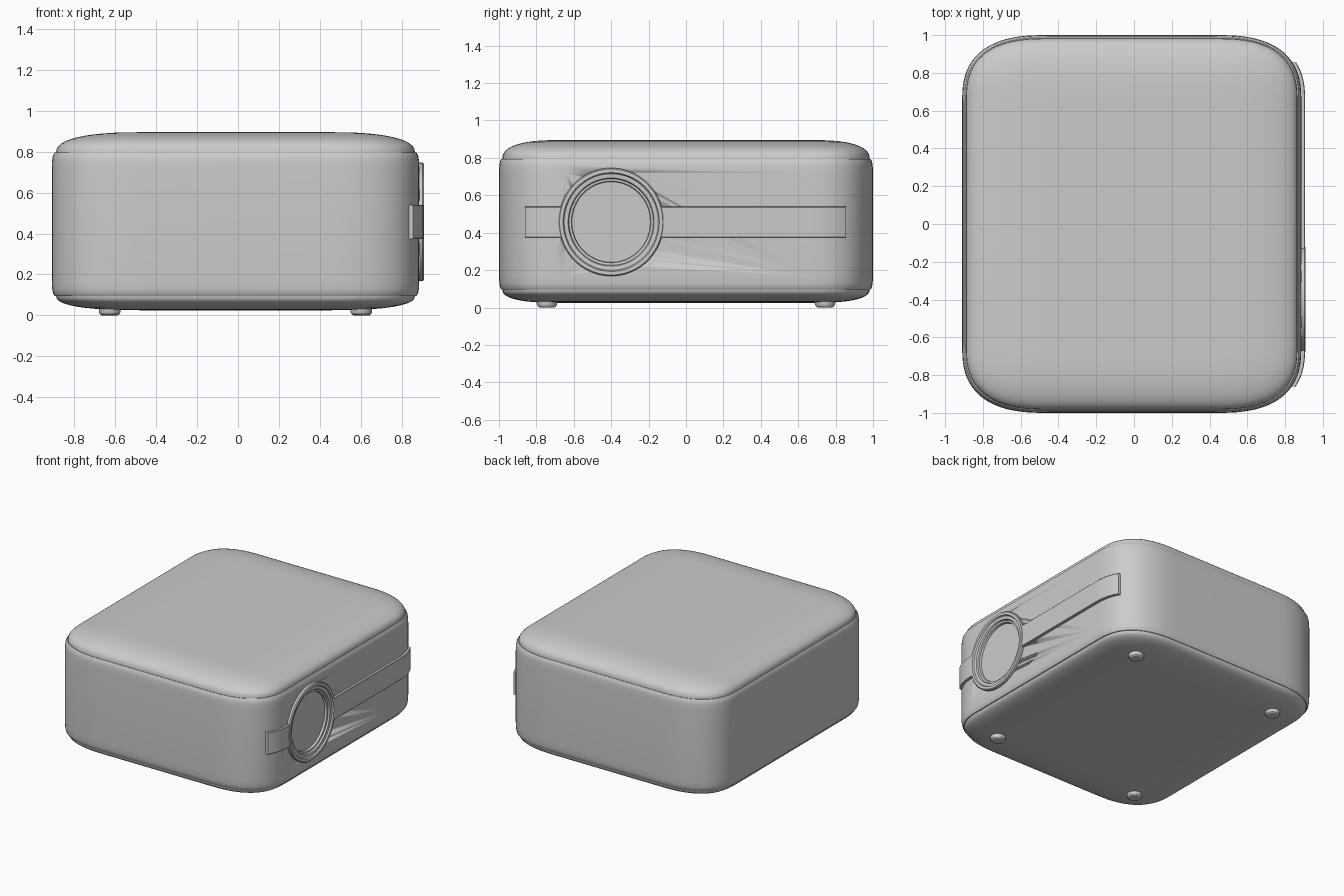
import bpy, bmesh, math

if "Cube" in bpy.data.objects:
    bpy.data.objects.remove(bpy.data.objects["Cube"])

CX, HX, HY = -0.012, 0.898, 1.0      # body centre and half sizes
RX, RY, N = 0.45, 0.35, 2.6          # soft corner extents and exponent
LY, LZ = -0.4, 0.457                 # lens centre
SEG = 20


def finish(name, bm, angle=30):
    bmesh.ops.recalc_face_normals(bm, faces=bm.faces)
    me = bpy.data.meshes.new(name)
    bm.to_mesh(me)
    bm.free()
    ob = bpy.data.objects.new(name, me)
    bpy.context.collection.objects.link(ob)
    bpy.ops.object.select_all(action='DESELECT')
    ob.select_set(True)
    bpy.context.view_layer.objects.active = ob
    bpy.ops.object.shade_smooth_by_angle(angle=math.radians(angle))
    return ob


def loft(bm, rings, cap=True):
    vs = [[bm.verts.new(p) for p in r] for r in rings]
    for a, b in zip(vs, vs[1:]):
        n = len(a)
        for i in range(n):
            bm.faces.new((a[i], a[(i + 1) % n], b[(i + 1) % n], b[i]))
    if cap:
        bm.faces.new(vs[0])
        bm.faces.new(vs[-1])


def outline(ix, iy, z):
    """Rounded plan outline, inset by ix and iy."""
    pts = []
    rx, ry = RX - ix, RY - iy
    for q, (sx, sy) in enumerate([(1, 1), (-1, 1), (-1, -1), (1, -1)]):
        for k in range(SEG + 1):
            a = math.pi / 2 * (k / SEG if q % 2 == 0 else 1 - k / SEG)
            x = HX - ix - rx + rx * math.cos(a) ** (2 / N) if k % SEG or a < 1 else HX - ix - rx
            y = HY - iy - ry + ry * max(math.sin(a), 0) ** (2 / N)
            pts.append((CX + sx * x, sy * y, z))
    return pts


def wall_x(y):
    """Outer x of the right wall at a given y."""
    t = max(0, abs(y) - (HY - RY)) / RY
    return CX + HX - RX + RX * (1 - t ** N) ** (1 / N)


# body: crowned base, wall and crowned lid with fine seams
def crown(z0, h):
    out = []
    for k in range(13):
        t = (k / 12) ** 2
        z = z0 + h * (1 - (1 - t) ** 2.4) ** (1 / 2.4)
        out.append((0.021 + 0.41 * t, 0.018 + 0.29 * t, z))
    return out


wall = [(0.014, 0.095), (0.006, 0.107), (0.002, 0.13), (0, 0.17),
        (0, 0.72), (0.002, 0.76), (0.006, 0.783), (0.014, 0.795)]
levels = crown(0.095, -0.07)[::-1] + [(i, i, z) for i, z in wall] + crown(0.795, 0.1)
bm = bmesh.new()
loft(bm, [outline(*l) for l in levels])
body = finish("projector_body", bm)


def circle(r, x, n=96):
    return [(x, LY + 0.975 * r * math.cos(2 * math.pi * i / n),
             LZ + r * math.sin(2 * math.pi * i / n)) for i in range(n)]


# lens opening cut into the right wall
bm = bmesh.new()
loft(bm, [circle(0.265, 0.845), circle(0.265, 1.0)])
cutter = finish("lens_cutter", bm)
cutter.hide_render = True
mod = body.modifiers.new("opening", 'BOOLEAN')
mod.operation, mod.solver, mod.object = 'DIFFERENCE', 'EXACT', cutter
bpy.context.view_layer.objects.active = body
bpy.ops.object.modifier_apply(modifier=mod.name)
bpy.data.objects.remove(cutter)

# stepped lens ring
profile = [(0.289, 0.86), (0.289, 0.902), (0.283, 0.909), (0.264, 0.909), (0.258, 0.898),
           (0.236, 0.896), (0.231, 0.884), (0.218, 0.882), (0.214, 0.862)]
bm = bmesh.new()
loft(bm, [circle(r, x) for r, x in profile], cap=False)
finish("lens_ring", bm)

# lens glass
bm = bmesh.new()
loft(bm, [circle(0.217, 0.858), circle(0.217, 0.866)])
finish("lens_glass", bm)

# trim bands hugging the wall on both sides of the lens
for name, y0, y1 in (("short_trim_band", -0.86, -0.66), ("long_trim_band", -0.14, 0.855)):
    bm = bmesh.new()
    rings = []
    for k in range(33):
        y = y0 + (y1 - y0) * k / 32
        x = wall_x(y)
        rings.append([(x - 0.02, y, 0.373), (x + 0.016, y, 0.373), (x + 0.02, y, 0.377),
                      (x + 0.02, y, 0.536), (x + 0.016, y, 0.54), (x - 0.02, y, 0.54)])
    loft(bm, rings)
    finish(name, bm)

# four feet
for i, (sx, sy) in enumerate([(1, 1), (-1, 1), (-1, -1), (1, -1)]):
    bm = bmesh.new()
    loft(bm, [[(CX + sx * 0.615 + r * math.cos(math.pi * k / 16),
                sy * 0.743 + r * math.sin(math.pi * k / 16), z) for k in range(32)]
              for r, z in ((0.038, 0), (0.048, 0.006), (0.053, 0.016), (0.053, 0.035))])
    finish(f"foot_{i + 1}", bm)
